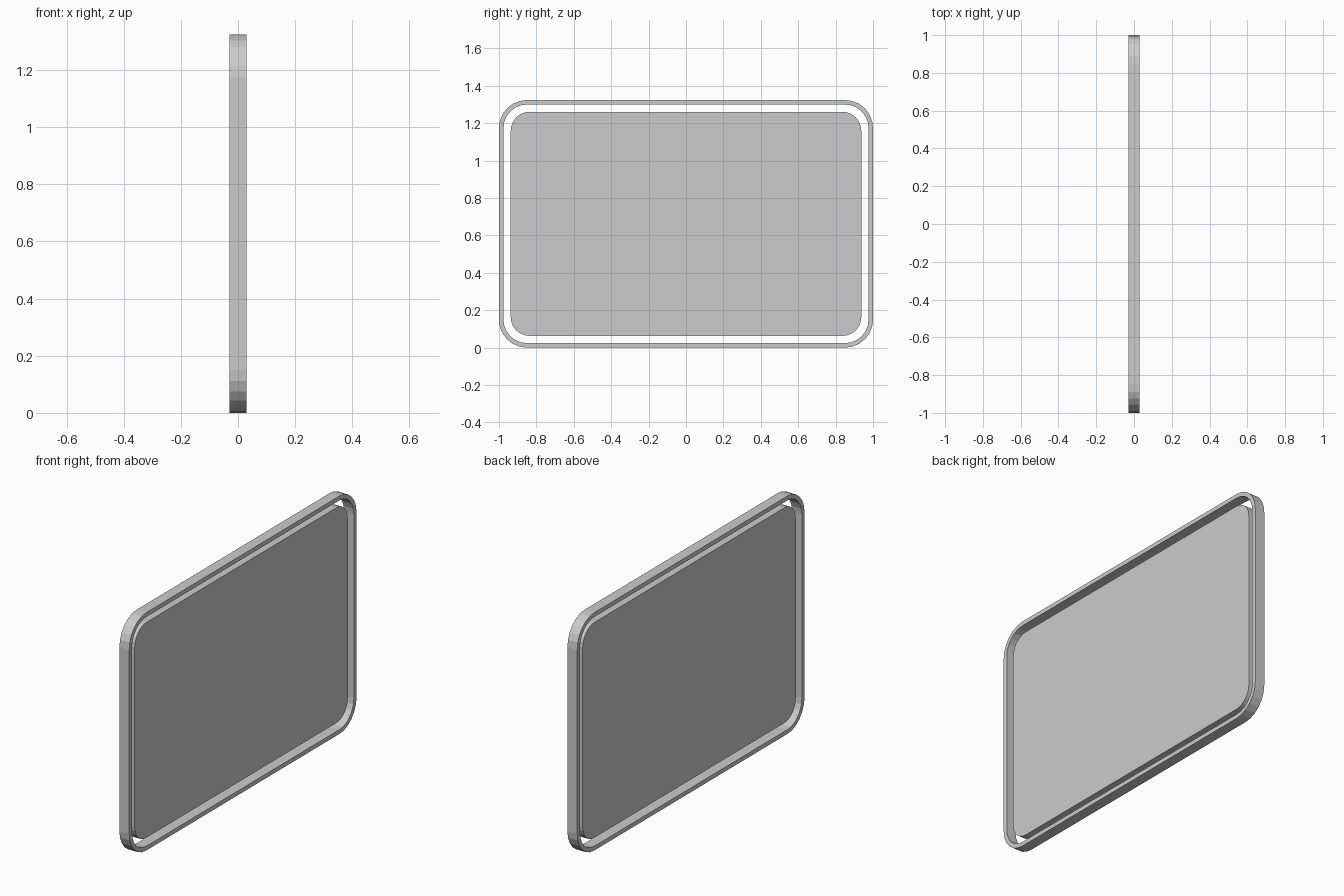
import bpy, bmesh
from math import cos, sin, pi

if "Cube" in bpy.data.objects:
    bpy.data.objects.remove(bpy.data.objects["Cube"])

W, H = 2.0, 1.324      # overall width (y) and height (z)
RADIUS, SEGS = 0.15, 6  # outer corner


def outline(inset, radius):
    """Rounded rectangle in the y-z plane, inset from the overall size."""
    hy, hz = W / 2 - inset - radius, H / 2 - inset - radius
    pts = []
    for q, (sy, sz) in enumerate([(1, 1), (-1, 1), (-1, -1), (1, -1)]):
        for i in range(SEGS + 1):
            a = (q + i / SEGS) * pi / 2
            pts.append((sy * hy + radius * cos(a), H / 2 + sz * hz + radius * sin(a)))
    return pts


def finish(name, bm):
    bmesh.ops.recalc_face_normals(bm, faces=bm.faces[:])
    mesh = bpy.data.meshes.new(name)
    bm.to_mesh(mesh)
    bm.free()
    bpy.context.collection.objects.link(bpy.data.objects.new(name, mesh))


def loop(bm, pts, x):
    return [bm.verts.new((x, y, z)) for y, z in pts]


def bridge(bm, a, b):
    n = len(a)
    for i in range(n):
        j = (i + 1) % n
        bm.faces.new((a[i], a[j], b[j], b[i]))


# Outer rim: rectangular section swept round the rounded rectangle
bm = bmesh.new()
outer, inner = outline(0, RADIUS), outline(0.024, RADIUS - 0.024)
rings = [loop(bm, p, x) for p, x in
         [(outer, -0.03), (outer, 0.03), (inner, 0.03), (inner, -0.03)]]
for k in range(4):
    bridge(bm, rings[k], rings[(k + 1) % 4])
finish("rim", bm)

# Floating centre panel
bm = bmesh.new()
pts = outline(0.063, 0.1)
back, front = loop(bm, pts, -0.02), loop(bm, pts, 0.02)
bridge(bm, back, front)
bm.faces.new(back)
bm.faces.new(front)
finish("panel", bm)
